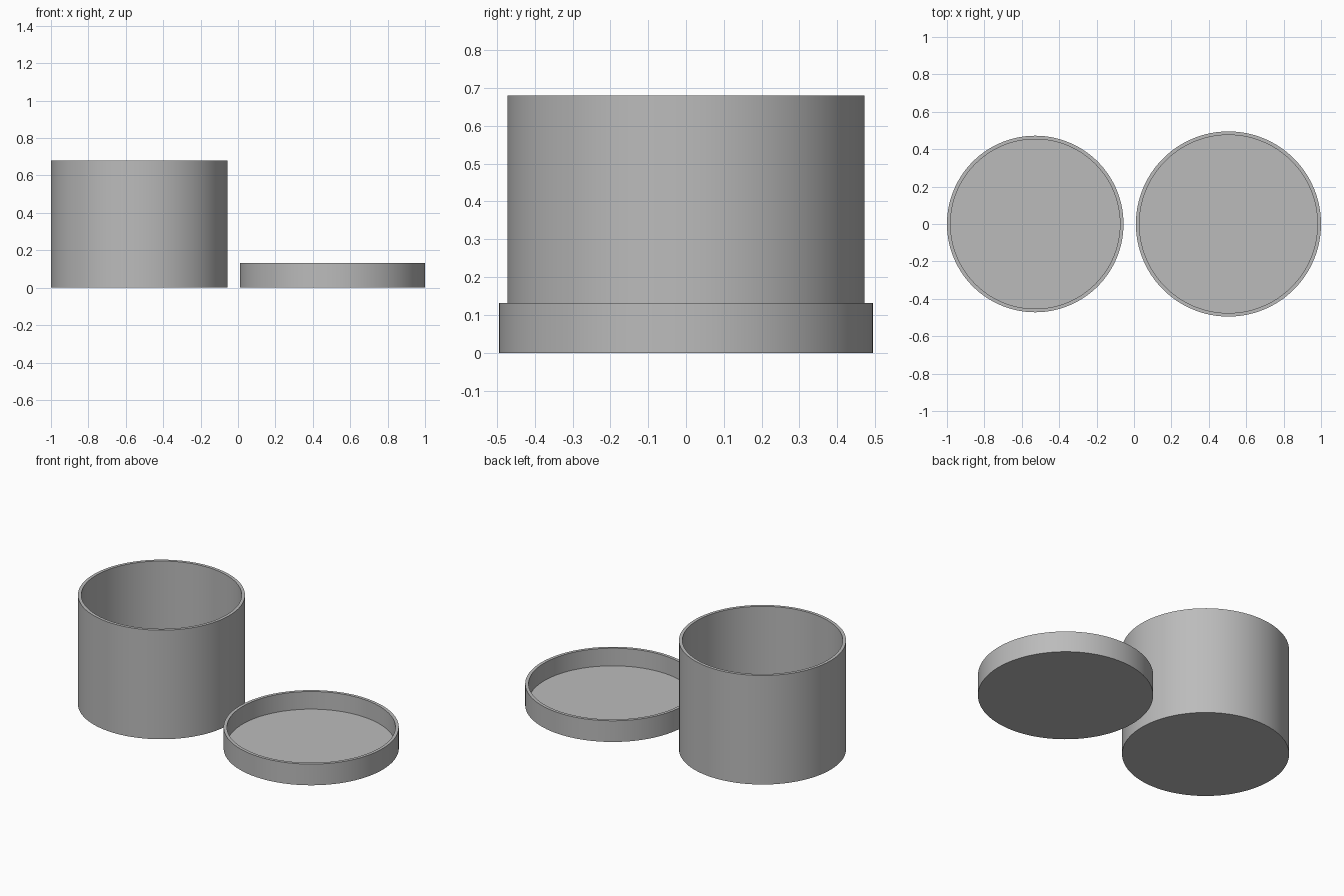
import bpy
import bmesh
import math
from mathutils import Matrix, Vector

cube = bpy.data.objects.get("Cube")
if cube:
    bpy.data.objects.remove(cube, do_unlink=True)

SEGMENTS = 128
WALL = 0.019
FLOOR = 0.022

grey = bpy.data.materials.new("plain_grey")
grey.use_nodes = True
colour = (0.5, 0.5, 0.5, 1)
grey.diffuse_color = colour
grey.node_tree.nodes["Principled BSDF"].inputs["Base Color"].default_value = colour


def open_pot(name, x, radius, height):
    """Spin a thin-walled, flat-bottomed cross-section into an open round pot."""
    inner = radius - WALL
    profile = [(0, 0), (radius, 0), (radius, height),
               (inner, height), (inner, FLOOR), (0, FLOOR)]
    bm = bmesh.new()
    verts = [bm.verts.new((r, 0, z)) for r, z in profile]
    edges = [bm.edges.new(pair) for pair in zip(verts, verts[1:])]
    bmesh.ops.spin(bm, geom=verts + edges, cent=Vector(), axis=(0, 0, 1),
                   angle=math.tau, steps=SEGMENTS)
    bmesh.ops.remove_doubles(bm, verts=bm.verts, dist=0.0001)
    bmesh.ops.recalc_face_normals(bm, faces=bm.faces)
    mesh = bpy.data.meshes.new(name)
    bm.to_mesh(mesh)
    bm.free()
    mesh.materials.append(grey)
    obj = bpy.data.objects.new(name, mesh)
    obj.location.x = x
    bpy.context.collection.objects.link(obj)

    bpy.ops.object.select_all(action="DESELECT")
    obj.select_set(True)
    bpy.context.view_layer.objects.active = obj
    bpy.ops.object.shade_smooth_by_angle(angle=math.radians(30))
    return obj


# Tall container, and the shallow lid lying upside down beside it
open_pot("container", -0.528, 0.472, 0.68)
open_pot("lid", 0.505, 0.495, 0.132)
